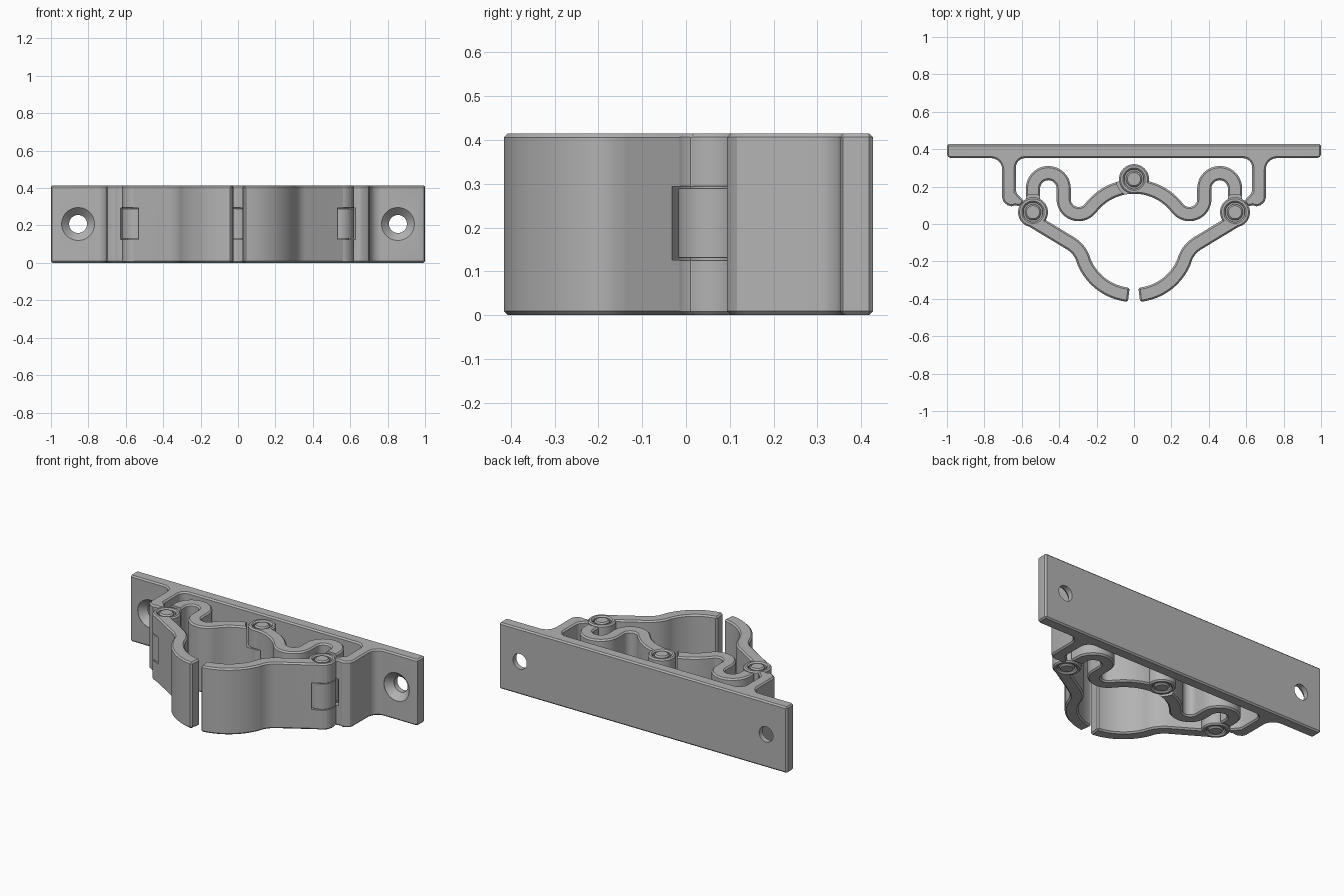
import bpy, bmesh, math
from mathutils import Vector, Matrix

if "Cube" in bpy.data.objects:
    bpy.data.objects.remove(bpy.data.objects["Cube"], do_unlink=True)

H = 0.415                    # height of the clamp
WALL = 0.076                 # thickness of the springy strips
LOW, HIGH, GAP = 0.13, 0.29, 0.004   # hinge split heights and play
CLAMP = (0, -0.09)           # centre of the gripped pipe
SIDE_HINGE = (0.54, 0.063)
MID_HINGE = (0, 0.24)

grey = bpy.data.materials.new("plain grey")
grey.use_nodes = True
grey.diffuse_color = (0.45, 0.45, 0.45, 1)
grey.node_tree.nodes["Principled BSDF"].inputs["Base Color"].default_value = grey.diffuse_color


def make_object(name, bm):
    bmesh.ops.remove_doubles(bm, verts=bm.verts, dist=1e-5)
    bmesh.ops.recalc_face_normals(bm, faces=bm.faces)
    mesh = bpy.data.meshes.new(name)
    bm.to_mesh(mesh)
    bm.free()
    mesh.materials.append(grey)
    obj = bpy.data.objects.new(name, mesh)
    bpy.context.collection.objects.link(obj)
    return obj


def arc(center, r, start, end, n=16):
    angles = [math.radians(start + (end - start) * i / n) for i in range(n + 1)]
    return [(center[0] + r * math.cos(a), center[1] + r * math.sin(a)) for a in angles]


def extrude(name, outline):
    bm = bmesh.new()
    face = bm.faces.new([bm.verts.new((x, y, 0)) for x, y in outline])
    top = bmesh.ops.extrude_face_region(bm, geom=[face])["geom"]
    bmesh.ops.translate(bm, vec=(0, 0, H),
                        verts=[g for g in top if isinstance(g, bmesh.types.BMVert)])
    return make_object(name, bm)


def ribbon(name, path, side):
    """Strip of even thickness along a path, flipped in x when side is -1."""
    pts = []
    for p in path:
        v = Vector((p[0] * side, p[1]))
        if not pts or (v - pts[-1]).length > 0.002:
            pts.append(v)
    left, right = [], []
    for i, p in enumerate(pts):
        d = (pts[min(i + 1, len(pts) - 1)] - pts[max(i - 1, 0)]).normalized()
        n = Vector((-d.y, d.x)) * WALL / 2
        left.append(p + n)
        right.append(p - n)
    return extrude(name, left + right[::-1])


def lathe(name, profile, matrix, steps=48):
    """Closed (radius, height) profile turned about z."""
    bm = bmesh.new()
    rings = []
    for i in range(steps):
        a = math.tau * i / steps
        rings.append([bm.verts.new((r * math.cos(a), r * math.sin(a), z)) for r, z in profile])
    for i in range(steps):
        a, b = rings[i], rings[(i + 1) % steps]
        for j in range(len(profile)):
            k = (j + 1) % len(profile)
            if profile[j][0] + profile[k][0] > 0:
                bm.faces.new((a[j], a[k], b[k], b[j]))
    bmesh.ops.transform(bm, matrix=matrix, verts=bm.verts)
    return make_object(name, bm)


def at(p):
    return Matrix.Translation((p[0], p[1], 0))


def disc_cutter(p, r, z0, z1):
    return lathe("hinge_cutter", [(0, z0), (r, z0), (r, z1), (0, z1)], at(p))


def finish(obj, cutters=(), bevel=True):
    if bevel:
        mod = obj.modifiers.new("chamfer", "BEVEL")
        mod.width, mod.segments = 0.009, 1
        mod.limit_method, mod.angle_limit = "ANGLE", math.radians(40)
    for c in cutters:
        mod = obj.modifiers.new("cut", "BOOLEAN")
        mod.operation, mod.solver, mod.object = "DIFFERENCE", "EXACT", c
        c.hide_render = True
    bpy.context.view_layer.update()
    baked = bpy.data.meshes.new_from_object(obj.evaluated_get(bpy.context.evaluated_depsgraph_get()))
    obj.modifiers.clear()
    obj.data = baked
    for c in cutters:
        bpy.data.objects.remove(c, do_unlink=True)
    bpy.ops.object.select_all(action="DESELECT")
    obj.select_set(True)
    bpy.context.view_layer.objects.active = obj
    bpy.ops.object.shade_smooth_by_angle(angle=math.radians(30))


def hinge_cuts(p, middle):
    """Room for the pin, and for the other leaf's knuckles."""
    cuts = [disc_cutter(p, 0.06, -0.1, H + 0.1)]
    if middle:
        cuts.append(disc_cutter(p, 0.095, LOW - GAP, HIGH + GAP))
    else:
        cuts.append(disc_cutter(p, 0.095, -0.1, LOW))
        cuts.append(disc_cutter(p, 0.095, HIGH, H + 0.1))
    return cuts


def hinge(name, p):
    # three stacked knuckles around a pin
    c, outer, bore = 0.008, 0.08, 0.052
    spans = {"lower": (0, LOW - GAP), "middle": (LOW, HIGH), "upper": (HIGH + GAP, H)}
    for label, (a, b) in spans.items():
        lo = c if label == "lower" else 0.001
        hi = c if label == "upper" else 0.001
        finish(lathe(f"{name}_{label}_knuckle",
                     [(bore + lo, a), (outer - lo, a), (outer, a + lo), (outer, b - hi),
                      (outer - hi, b), (bore + hi, b), (bore, b - hi), (bore, a + lo)],
                     at(p)), bevel=False)
    pin, collar, d = 0.043, 0.0535, 0.025
    finish(lathe(f"{name}_pin",
                 [(0, 0), (pin - c, 0), (pin, c), (pin, d), (collar, d), (collar, H - d),
                  (pin, H - d), (pin, H - c), (pin - c, H), (0, H)], at(p)), bevel=False)


# Back plate with its two supporting arms
half = [(1, 0.427), (1, 0.365), (0.988, 0.352)]
half += arc((0.765, 0.292), 0.06, 90, 180, 8)
half += [(0.705, 0.14), (0.697, 0.117), (0.675, 0.1), (0.655, 0.094), (0.635, 0.1),
         (0.61, 0.095), (0.585, 0.118), (0.632, 0.17)]
half += arc((0.582, 0.302), 0.05, 0, 90, 8)
plate = extrude("mounting_plate", half + [(-x, y) for x, y in reversed(half)])
cuts = []
for s in (-1, 1):
    turn = Matrix.Translation((s * 0.855, 0, 0.208)) @ Matrix.Rotation(-math.pi / 2, 4, "X")
    cuts.append(lathe("screw_hole_cutter",
                      [(0, 0.3), (0.088, 0.3), (0.088, 0.354), (0.048, 0.394),
                       (0.048, 0.5), (0, 0.5)], turn))
    side = (s * SIDE_HINGE[0], SIDE_HINGE[1])
    cuts.append(disc_cutter(side, 0.06, -0.1, H + 0.1))
    cuts.append(disc_cutter(side, 0.095, LOW - GAP, HIGH + GAP))
finish(plate, cuts)

# Springs: a hook, a dip, then the back of the pipe grip
spring_path = [SIDE_HINGE, (0.54, 0.12)]
spring_path += arc((0.458, 0.19), 0.082, 0, 180, 24)
spring_path += arc((0.296, 0.133), 0.08, 0, -143, 20)
spring_path += arc(CLAMP, 0.29, 37, 90)

# Jaws: a straight lever, an outward bend, then the front of the grip
jaw_path = [(0.59, 0.048)]
jaw_path += arc((0.423, -0.24), 0.16, 121.5, 160.5, 10)
jaw_path += arc(CLAMP, 0.29, -19.5, -84.5, 20)

for s, label in ((1, "left"), (-1, "right")):
    side = (s * SIDE_HINGE[0], SIDE_HINGE[1])
    finish(ribbon(f"{label}_spring", spring_path, s),
           hinge_cuts(side, False) + hinge_cuts(MID_HINGE, s > 0))
    finish(ribbon(f"{label}_jaw", jaw_path, s), hinge_cuts(side, True))
    hinge(f"{label}_hinge", side)
hinge("middle_hinge", MID_HINGE)
